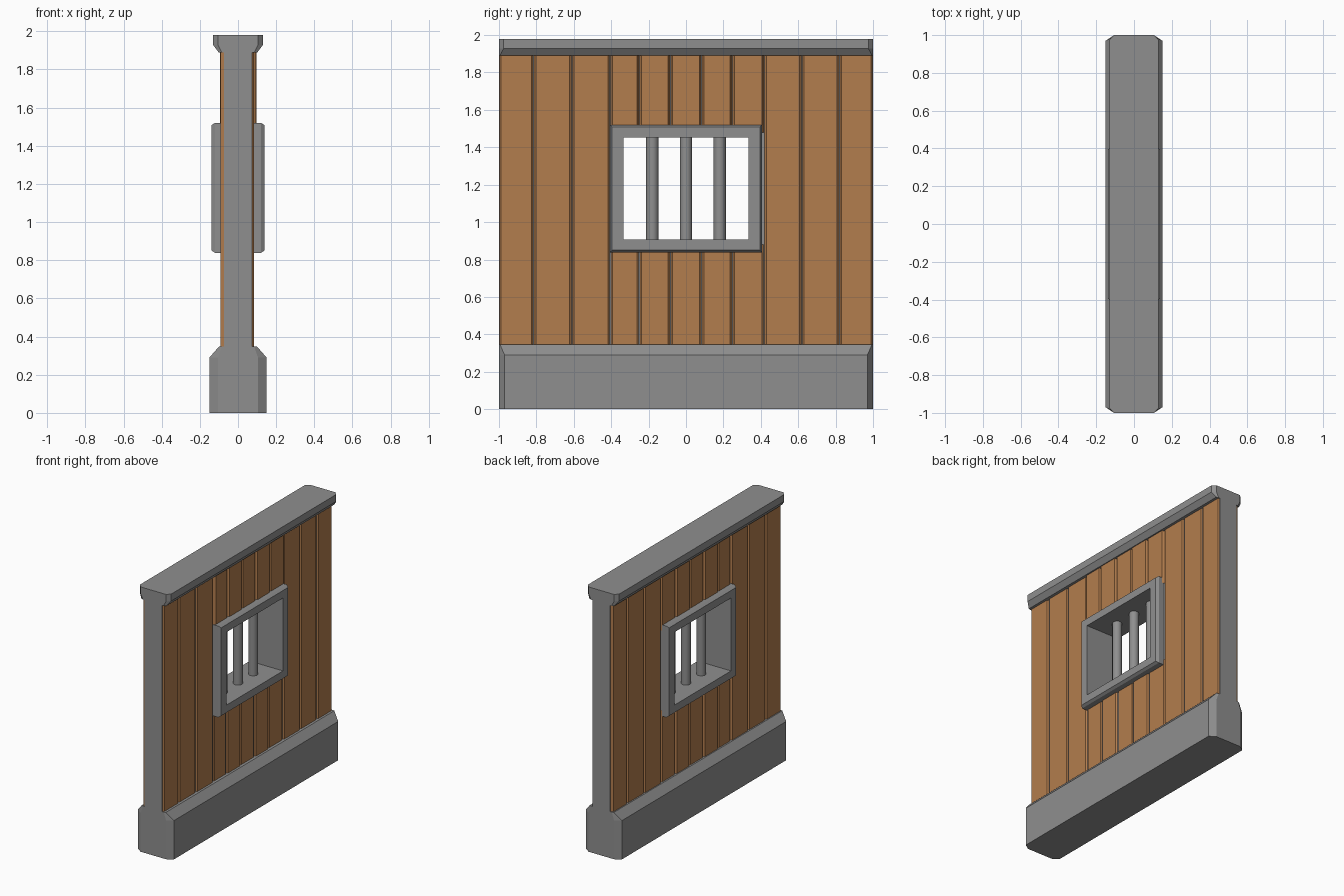
import bpy, bmesh, math

if "Cube" in bpy.data.objects:
    bpy.data.objects.remove(bpy.data.objects["Cube"])


def material(name, rgb):
    m = bpy.data.materials.new(name)
    m.diffuse_color = (*rgb, 1)
    m.use_nodes = True
    m.node_tree.nodes["Principled BSDF"].inputs["Base Color"].default_value = m.diffuse_color
    return m


STONE = material("grey stone", (0.275, 0.275, 0.275))
WOOD = material("brown wood", (0.45, 0.205, 0.075))


def finish(bm, name, mat):
    bmesh.ops.recalc_face_normals(bm, faces=bm.faces)
    me = bpy.data.meshes.new(name)
    bm.to_mesh(me)
    bm.free()
    me.materials.append(mat)
    ob = bpy.data.objects.new(name, me)
    bpy.context.collection.objects.link(ob)
    return ob


def loft(name, rings, mat, closed=False):
    """Join rings of points into a skin, capped unless it closes on itself."""
    bm = bmesh.new()
    loops = [[bm.verts.new(p) for p in r] for r in rings]
    n = len(loops[0])
    pairs = list(zip(loops, loops[1:] + loops[:1]))
    for a, b in pairs if closed else pairs[:-1]:
        for i in range(n):
            j = (i + 1) % n
            bm.faces.new((a[i], a[j], b[j], b[i]))
    if not closed:
        bm.faces.new(loops[0])
        bm.faces.new(loops[-1])
    return finish(bm, name, mat)


def plan(x, y, xe, z):
    """Long plan outline with clipped corners; xe is half width at the ends."""
    return [(x, -y, z), (x, y, z), (xe, 1, z), (-xe, 1, z),
            (-x, y, z), (-x, -y, z), (-xe, -1, z), (xe, -1, z)]


def rect(x, y, z, zc=0.0):
    """Upright rectangle in the plane x, around height zc."""
    return [(x, -y, zc - z), (x, y, zc - z), (x, y, zc + z), (x, -y, zc + z)]


def box(name, x0, x1, y0, y1, z0, z1, mat, c=0.0):
    """Box from x0 to x1; the x1 face is narrowed in y by c."""
    def ring(x, d):
        return [(x, y0 + d, z0), (x, y1 - d, z0), (x, y1 - d, z1), (x, y0 + d, z1)]
    return loft(name, [ring(x0, 0), ring(x1, c)], mat)


# Plinth and top rail
loft("plinth", [plan(.15, .97, .105, 0), plan(.15, .97, .105, .29),
                plan(.10, .995, .085, .347)], STONE)
loft("top_rail", [plan(.102, .995, .085, 1.89), plan(.13, .975, .105, 1.928),
                  plan(.13, .975, .105, 1.98)], STONE)

# Stone core around the window opening
HY, ZB, ZT = 0.335, 0.907, 1.452
for name, y0, y1, z0, z1 in (("core_left", -1, -HY, .2, 1.92), ("core_right", HY, 1, .2, 1.92),
                             ("core_below", -HY, HY, .2, ZB), ("core_above", -HY, HY, ZT, 1.92)):
    box(name, -.073, .073, y0, y1, z0, z1, STONE)

# Planks on both faces, split above and below the window
edges = [-1, -.815, -.61, -.405, -.25, -.083, .083, .248, .418, .62, .82, 1]
for s, full, short in ((1, .083, .096), (-1, .092, .094)):
    for i, (a, b) in enumerate(zip(edges, edges[1:])):
        step = .004 * (i % 2)
        if b > -.4 and a < .4:
            box("plank_above", s * .07, s * (short - step), a, b, 1.48, 1.91, WOOD, .012)
            box("plank_below", s * .07, s * (full - step), a, b, .3, .88, WOOD, .012)
        else:
            box("plank", s * .07, s * (full - step / 2), a, b, .3, 1.91, WOOD, .012)

# Window frame with bevelled outer rim
ZC = (ZB + ZT) / 2
loft("window_frame", [rect(x, y, z, ZC) for x, y, z in (
    (-.138, .395, .329), (-.12, .407, .341), (.12, .407, .341), (.138, .395, .329),
    (.138, HY, (ZT - ZB) / 2), (-.138, HY, (ZT - ZB) / 2))], STONE, closed=True)

# Round window bars
for y in (-.18, 0, .18):
    circle = [(.033 * math.cos(k * math.tau / 16), y + .033 * math.sin(k * math.tau / 16))
              for k in range(16)]
    bar = loft("window_bar", [[(*p, z) for p in circle] for z in (ZB - .01, ZT + .01)], STONE)
    bpy.ops.object.select_all(action='DESELECT')
    bpy.context.view_layer.objects.active = bar
    bar.select_set(True)
    bpy.ops.object.shade_smooth_by_angle()
